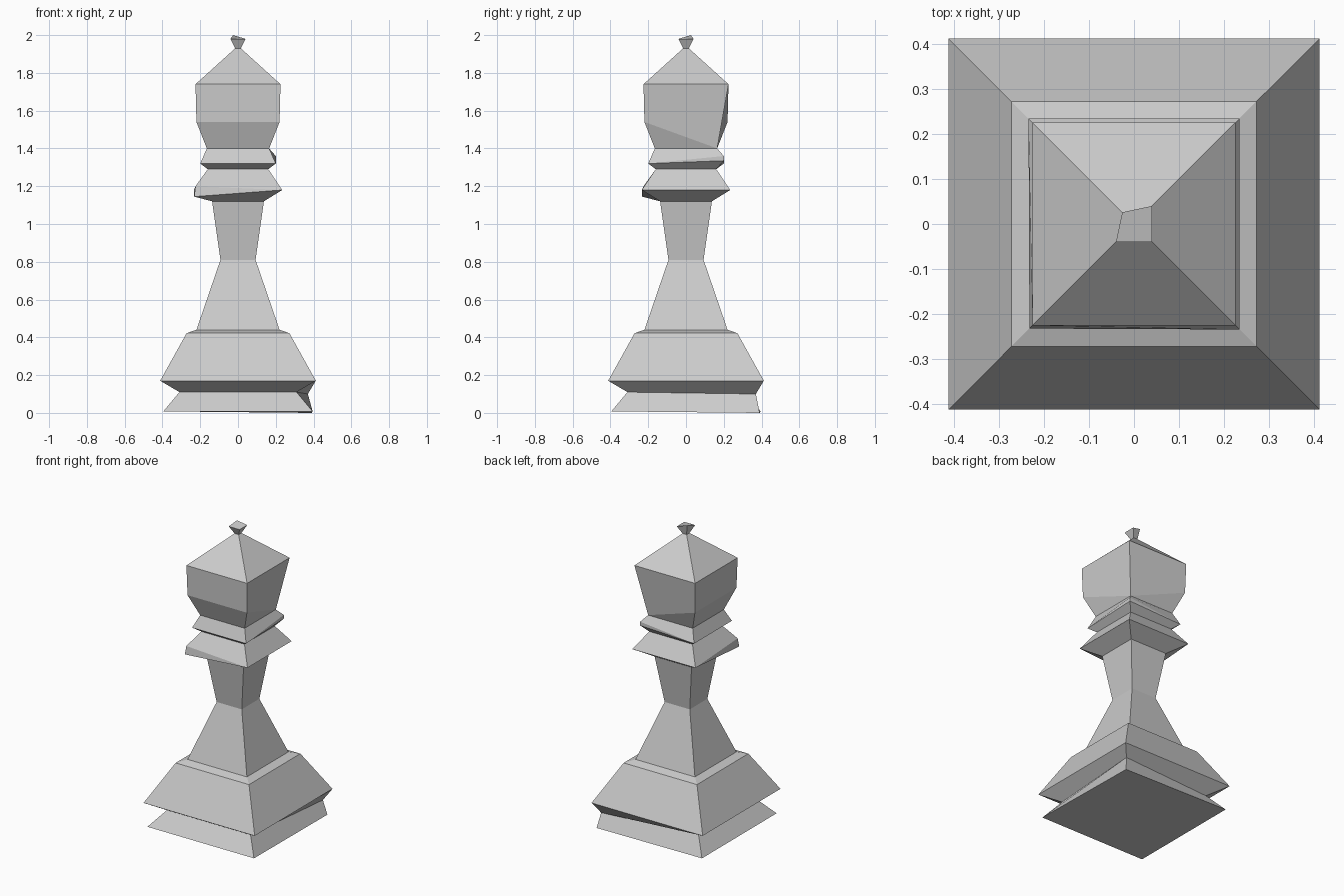
import bpy, bmesh

if "Cube" in bpy.data.objects:
    bpy.data.objects.remove(bpy.data.objects["Cube"])

CORNERS = [(-1, -1), (1, -1), (1, 1), (-1, 1)]


def square_lathe(name, rings):
    """Stack square rings (half width, z, {corner: (half width, z)}) into a closed part."""
    bm = bmesh.new()
    loops = []
    for ring in rings:
        r, z = ring[:2]
        odd = ring[2] if len(ring) > 2 else {}
        loop = []
        for i, (sx, sy) in enumerate(CORNERS):
            cr, cz = odd.get(i, (r, z))
            loop.append(bm.verts.new((sx * cr, sy * cr, cz)))
        loops.append(loop)
    for a, b in zip(loops, loops[1:]):
        for i in range(4):
            j = (i + 1) % 4
            bm.faces.new((a[i], a[j], b[j], b[i]))
    bm.faces.new(loops[0][::-1])
    bm.faces.new(loops[-1])
    bmesh.ops.remove_doubles(bm, verts=bm.verts, dist=0.0005)
    bmesh.ops.recalc_face_normals(bm, faces=bm.faces)
    mesh = bpy.data.meshes.new(name)
    bm.to_mesh(mesh)
    bm.free()
    obj = bpy.data.objects.new(name, mesh)
    bpy.context.collection.objects.link(obj)
    return obj


# One continuous turned body; corner entries are the chipped, uneven corners
square_lathe("bishop_body", [
    # foot and flared base
    (0.395, 0.008, {2: (0.39, 0.0)}),
    (0.31, 0.11, {2: (0.37, 0.10)}),
    (0.412, 0.17),
    (0.272, 0.422),
    (0.22, 0.44),
    # waisted stem
    (0.093, 0.81),
    (0.137, 1.12),
    # lower collar
    (0.234, 1.18, {0: (0.232, 1.145)}),
    (0.234, 1.18, {0: (0.225, 1.20)}),
    (0.16, 1.29),
    # upper collar
    (0.20, 1.32, {2: (0.20, 1.335)}),
    (0.20, 1.32, {2: (0.20, 1.36)}),
    (0.165, 1.40),
    # head
    (0.22, 1.54, {2: (0.165, 1.40)}),
    (0.225, 1.74),
    (0.015, 1.93),
    # finial
    (0.04, 1.98, {3: (0.026, 2.0)}),
])
